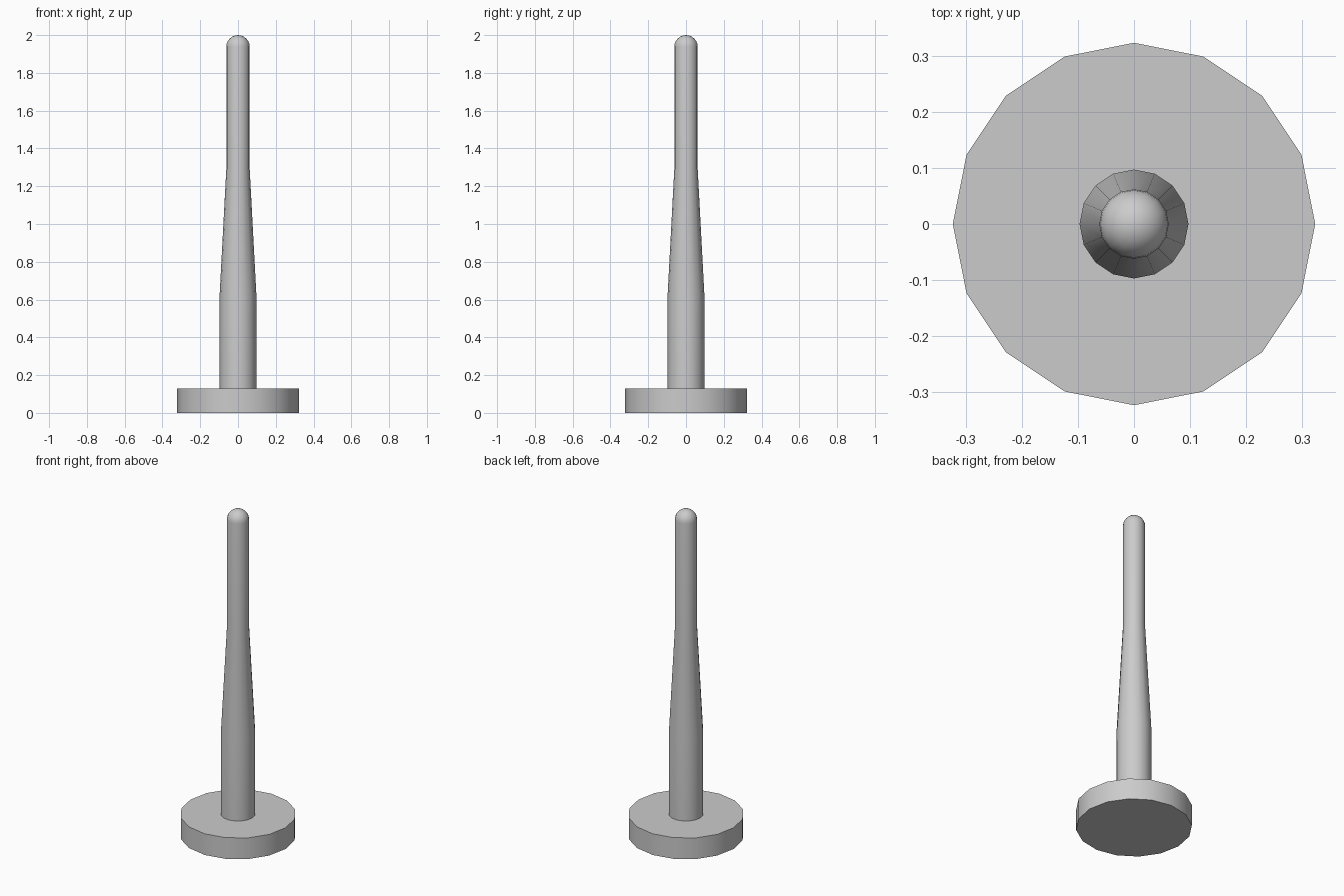
import bpy, bmesh, math

cube = bpy.data.objects.get("Cube")
if cube:
    bpy.data.objects.remove(cube)

SIDES = 16

grey = bpy.data.materials.new("light_grey")
grey.use_nodes = True
colour = (0.6, 0.6, 0.6, 1)
grey.diffuse_color = colour
grey.node_tree.nodes["Principled BSDF"].inputs["Base Color"].default_value = colour


def turned(name, profile):
    """Closed solid turned around z from (radius, height) pairs, bottom to top."""
    bm = bmesh.new()
    rings = []
    for r, z in profile:
        rings.append([bm.verts.new((r * math.cos(a), r * math.sin(a), z))
                      for a in (math.tau * i / SIDES for i in range(SIDES))])
    for low, high in zip(rings, rings[1:]):
        for i in range(SIDES):
            j = (i + 1) % SIDES
            bm.faces.new((low[i], low[j], high[j], high[i]))
    bm.faces.new(rings[0][::-1])
    bm.faces.new(rings[-1])
    # A ring of almost no radius closes to a single tip
    bmesh.ops.remove_doubles(bm, verts=bm.verts, dist=0.0005)
    mesh = bpy.data.meshes.new(name)
    bm.to_mesh(mesh)
    bm.free()
    mesh.materials.append(grey)
    obj = bpy.data.objects.new(name, mesh)
    bpy.context.collection.objects.link(obj)
    bpy.ops.object.select_all(action='DESELECT')
    obj.select_set(True)
    bpy.context.view_layer.objects.active = obj
    bpy.ops.object.shade_smooth_by_angle(angle=math.radians(30))
    return obj


# Round foot
BASE_TOP = 0.13
turned("base", [(0.323, 0), (0.323, BASE_TOP)])

# Tapered post with a domed tip
TIP = 0.062
dome = [(TIP * math.cos(a), 2 - TIP + TIP * math.sin(a))
        for a in (math.pi / 2 * i / 6 for i in range(7))]
turned("post", [(0.097, BASE_TOP), (0.097, 0.63), (TIP, 1.29)] + dome)
